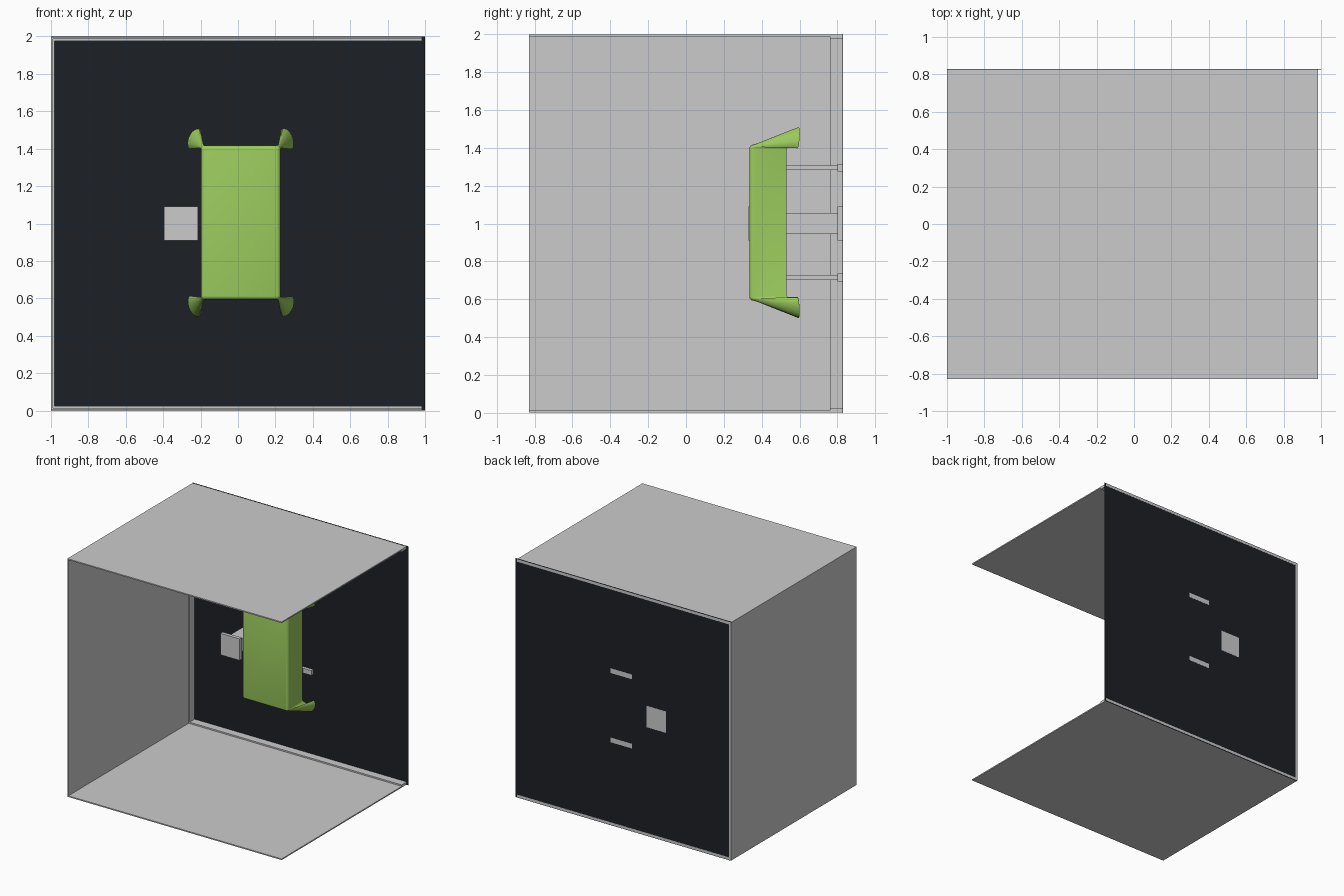
import bpy, bmesh
from math import cos, sin, pi, radians, sqrt

if "Cube" in bpy.data.objects:
    bpy.data.objects.remove(bpy.data.objects["Cube"])


def material(name, rgb):
    m = bpy.data.materials.new(name)
    m.diffuse_color = (*rgb, 1)
    m.use_nodes = True
    m.node_tree.nodes["Principled BSDF"].inputs["Base Color"].default_value = m.diffuse_color
    return m


green = material("green_fabric", (0.33, 0.60, 0.11))
dark = material("dark_carpet", (0.012, 0.014, 0.018))


def box(name, x0, x1, y0, y1, z0, z1, mat=None):
    bpy.ops.mesh.primitive_cube_add(size=1, location=((x0 + x1) / 2, (y0 + y1) / 2, (z0 + z1) / 2))
    o = bpy.context.object
    o.name = name
    o.scale = (x1 - x0, y1 - y0, z1 - z0)
    if mat:
        o.data.materials.append(mat)
    return o


# Booth: carpet at the back (+y), three thin walls with skirting strips
F = 0.83
box("carpet", -1, 1, F - 0.004, F - 0.001, 0, 2, dark)
box("side_wall", -1, -0.99, -F, F, 0.005, 1.995)
box("side_skirting", -0.99, -0.98, 0.76, F, 0.015, 1.985)
for tag, z, s in (("lower", 0.003, 1), ("upper", 1.997, -1)):
    zs = sorted((z, z + s * 0.01))
    box(tag + "_wall", -1, 0.985, -F, F, *zs)
    zs = sorted((z + s * 0.01, z + s * 0.022))
    box(tag + "_skirting", -0.99, 0.985, 0.76, F, *zs)

# Stool: seat, post and base plate
box("stool_seat", -0.395, -0.215, 0.33, 0.36, 0.91, 1.09)
box("stool_post", -0.36, -0.25, 0.36, 0.80, 0.945, 1.055)
box("stool_base", -0.395, -0.215, 0.80, F, 0.91, 1.09)

# Table hidden below the cloth: top, two legs with feet
CX, CZ, HW, HH = 0.015, 1.005, 0.212, 0.412
box("table_top", CX - 0.2, CX + 0.2, 0.342, 0.365, CZ - 0.4, CZ + 0.4)
for tag, z in (("lower", 0.715), ("upper", 1.295)):
    box(tag + "_table_leg", -0.005, 0.04, 0.365, 0.80, z - 0.012, z + 0.012)
    box(tag + "_table_foot", -0.08, 0.12, 0.80, F, z - 0.02, z + 0.02)

# Cloth corner fold at the hem: (outward, sideways, extra drop)
half = [(-0.02, -0.02, 0), (0.0, -0.009, 0.2), (0.025, -0.012, 0.5), (0.037, -0.035, 0.75),
        (0.045, -0.056, 0.85), (0.058, -0.056, 0.92), (0.074, -0.038, 0.97), (0.082, -0.018, 1.0)]
fold = half + [(0.083, 0, 1.0)] + [(d, -l, e) for d, l, e in reversed(half)]
R = 0.02


def cloth_ring(bm, t, r, y):
    """One closed loop of the cloth: t = drop fraction, r = corner radius."""
    ring = []
    for i, (sx, sz) in enumerate(((1, 1), (-1, 1), (-1, -1), (1, -1))):
        skew = 0.3 if i % 2 == 0 else -0.25
        cx, cz = CX + sx * (HW - R), CZ + sz * (HH - R)
        for j, (d, l, e) in enumerate(fold):
            a = i * pi / 2 + j / (len(fold) - 1) * pi / 2
            bx, bz = cx + r * cos(a), cz + r * sin(a)
            d += skew * l if 0 < j < len(fold) - 1 else 0
            hx = CX + sx * HW + (sx * d - sz * l) / sqrt(2)
            hz = CZ + sz * HH + (sz * d + sx * l) / sqrt(2)
            ring.append(bm.verts.new((bx + (hx - bx) * t, y + t * (0.175 + 0.07 * e),
                                      bz + (hz - bz) * t)))
    return ring


# Tablecloth: rounded top edge, then flaring folds down to the hem
bm = bmesh.new()
rings = [cloth_ring(bm, 0, max(0.002, R * sin(k * pi / 8)), 0.355 - R * cos(k * pi / 8)) for k in range(5)]
rings += [cloth_ring(bm, k / 8, R, 0.355) for k in range(1, 9)]
bm.faces.new(rings[0])
for a, b in zip(rings, rings[1:]):
    n = len(a)
    for k in range(n):
        bm.faces.new((a[k], a[(k + 1) % n], b[(k + 1) % n], b[k]))
bmesh.ops.recalc_face_normals(bm, faces=bm.faces[:])
if rings[0][0].link_faces and max(bm.faces, key=lambda f: f.calc_area()).normal.length:
    front = min(bm.faces, key=lambda f: f.calc_center_median().y)
    if front.normal.y > 0:
        bmesh.ops.reverse_faces(bm, faces=bm.faces[:])
mesh = bpy.data.meshes.new("tablecloth")
bm.to_mesh(mesh)
bm.free()
mesh.materials.append(green)
cloth = bpy.data.objects.new("tablecloth", mesh)
bpy.context.collection.objects.link(cloth)
bpy.ops.object.select_all(action='DESELECT')
cloth.select_set(True)
bpy.context.view_layer.objects.active = cloth
bpy.ops.object.shade_smooth_by_angle(angle=radians(50))
